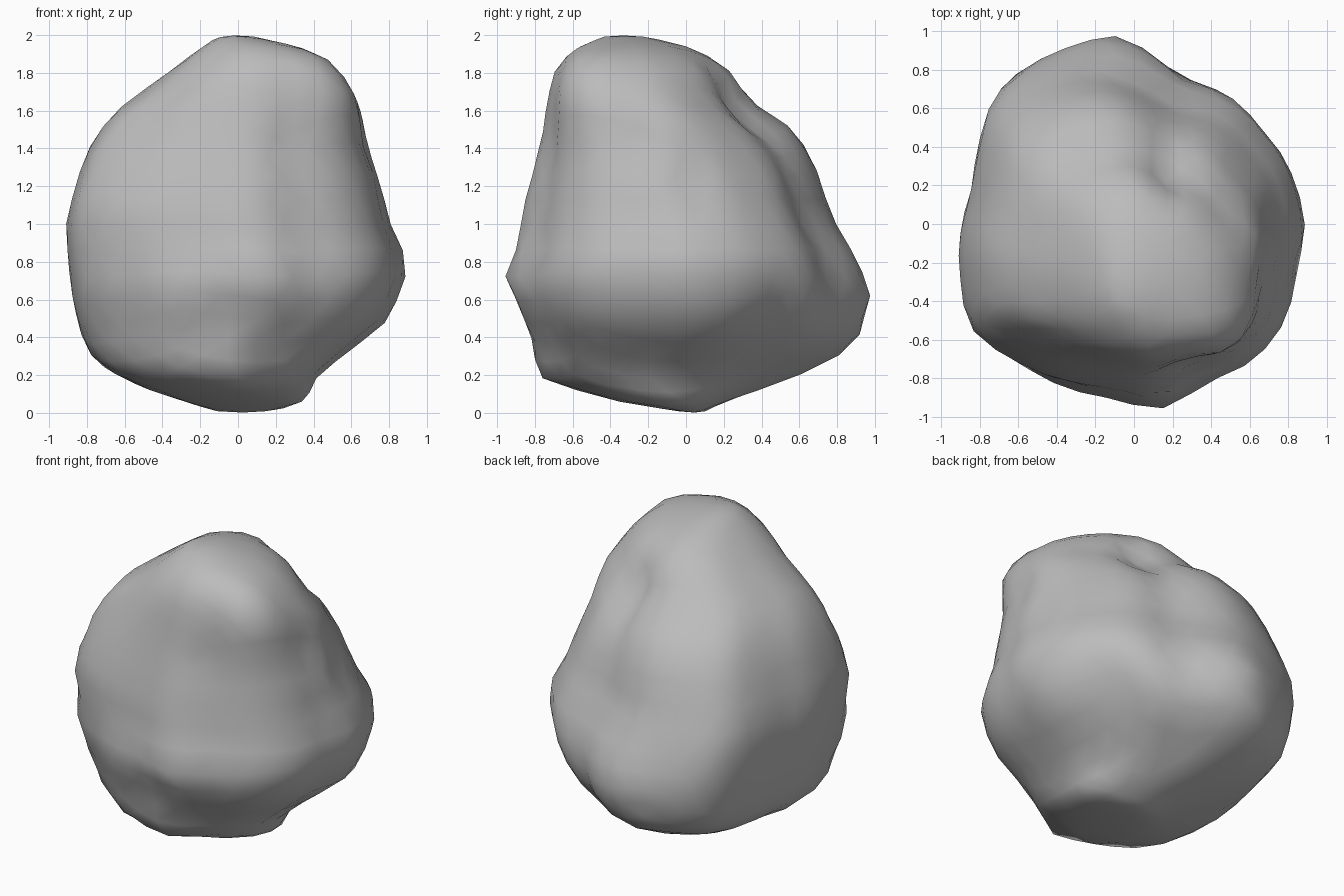
import bpy, bmesh, math
from mathutils import Vector

cube = bpy.data.objects.get("Cube")
if cube:
    bpy.data.objects.remove(cube, do_unlink=True)

# Half profiles of the boulder: (height, reach)
LEFT = [(0, .15), (.05, .36), (.2, .43), (.35, .63), (.48, .8), (.72, .9), (.88, .88),
        (1.05, .79), (1.2, .8), (1.38, .7), (1.6, .65), (1.82, .49), (1.92, .35), (2, .06)]
RIGHT = [(0, -.1), (.05, -.25), (.13, -.5), (.25, -.73), (.35, -.8), (.6, -.86), (.98, -.9),
         (1.2, -.85), (1.42, -.77), (1.6, -.65), (1.77, -.44), (1.92, -.22), (2, -.1)]
FRONT = [(0, 0), (.05, -.33), (.17, -.79), (.35, -.83), (.56, -.93), (.72, -.97), (.84, -.9),
         (1.06, -.88), (1.45, -.77), (1.8, -.7), (1.92, -.61), (2, -.44)]
BACK = [(0, .1), (.05, .2), (.17, .55), (.35, .92), (.63, .99), (.84, .91), (1.06, .77),
        (1.2, .73), (1.45, .61), (1.58, .49), (1.64, .36), (1.8, .27), (1.92, .1), (2, -.22)]

# Plan outline, counter-clockwise from the left side
PLAN = [(.89, -.07), (.85, .16), (.66, .47), (.5, .68), (.24, .76), (.1, .89), (-.1, .98),
        (-.45, .87), (-.68, .73), (-.79, .44), (-.84, .2), (-.89, -.33), (-.85, -.56),
        (-.6, -.73), (-.45, -.84), (-.16, -.93), (.17, -.97), (.36, -.83), (.55, -.77),
        (.69, -.66), (.79, -.5), (.84, -.2)]

# Local bumps and dents: centre, radius, push along the outward direction
BUMPS = [((.22, .32, 1.62), .2, -.08),     # pit behind the peak
         ((-.4, .6, 1.3), .3, .03),        # back shoulder
         ((.48, -.55, 1.65), .28, .12),    # upper front corner
         ((-.45, -.5, 1.72), .25, -.05),   # bevelled upper corner
         ((-.65, -.65, 1.05), .25, .04),   # waist corner
         ((-.65, .6, .9), .3, .04),
         ((.68, .42, .92), .25, .05),      # left back lobe
         ((.6, .5, .38), .25, -.06),
         ((.78, .02, 1.22), .14, -.06),    # side hollow
         ((0, .78, 1.06), .18, -.04),      # valley above the back lobe
         ((.12, -.95, .75), .18, .02),     # front ledge and the dent below it
         ((0, -.88, .53), .16, -.05)]


def lookup(table, key):
    for (a, u), (b, v) in zip(table, table[1:]):
        if key <= b:
            return u + (v - u) * (key - a) / (b - a)
    return table[-1][1]


def plan_radius(angle):
    polar = sorted((math.atan2(y, x) % math.tau, math.hypot(x, y)) for x, y in PLAN)
    first, last = polar[0], polar[-1]
    polar = [(last[0] - math.tau, last[1])] + polar + [(first[0] + math.tau, first[1])]
    return lookup(polar, angle % math.tau)


def boulder_point(d):
    z = 1 + d.z
    angle = math.atan2(d.y, d.x)
    r = plan_radius(angle)
    x0, x1 = lookup(RIGHT, z), lookup(LEFT, z)
    y0, y1 = lookup(FRONT, z), lookup(BACK, z)
    close = min(1, math.hypot(d.x, d.y) / .12)
    p = Vector(((x0 + x1) / 2 + close * r * math.cos(angle) / .89 * (x1 - x0) / 2,
                (y0 + y1) / 2 + close * r * math.sin(angle) / .98 * (y1 - y0) / 2, z))
    out = (p - Vector((0, 0, .95))).normalized()
    push = sum(amount * math.exp(-((p - Vector(centre)).length / size) ** 2)
               for centre, size, amount in BUMPS)
    return p + out * push


# Boulder body
bm = bmesh.new()
bmesh.ops.create_icosphere(bm, subdivisions=4, radius=1)
for v in bm.verts:
    v.co = boulder_point(v.co.normalized())
bmesh.ops.smooth_vert(bm, verts=bm.verts, factor=.25, use_axis_x=True,
                      use_axis_y=True, use_axis_z=True)
bmesh.ops.recalc_face_normals(bm, faces=bm.faces)
for f in bm.faces:
    f.smooth = True
mesh = bpy.data.meshes.new("boulder")
bm.to_mesh(mesh)
bm.free()
boulder = bpy.data.objects.new("boulder", mesh)
bpy.context.collection.objects.link(boulder)

# Stone grey
stone = bpy.data.materials.new("stone grey")
stone.use_nodes = True
stone.diffuse_color = (.5, .5, .5, 1)
bsdf = stone.node_tree.nodes["Principled BSDF"]
bsdf.inputs["Base Color"].default_value = stone.diffuse_color
bsdf.inputs["Roughness"].default_value = .9
mesh.materials.append(stone)
